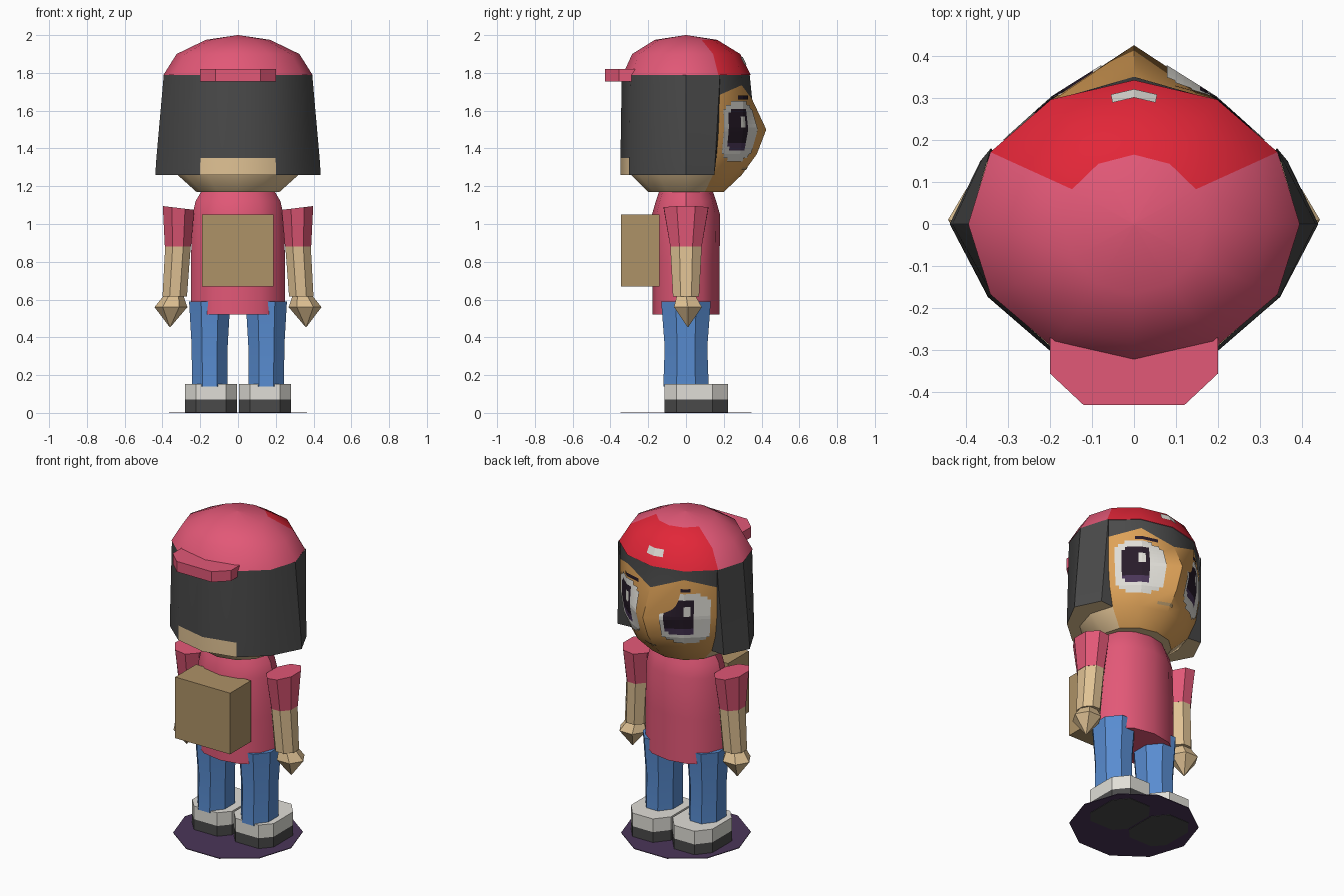
import bpy, math
from mathutils import Vector

if "Cube" in bpy.data.objects:
    bpy.data.objects.remove(bpy.data.objects["Cube"])


def material(name, r, g, b):
    lin = lambda c: ((c / 255 + 0.055) / 1.055) ** 2.4
    m = bpy.data.materials.new(name)
    m.diffuse_color = (lin(r), lin(g), lin(b), 1)
    m.use_nodes = True
    m.node_tree.nodes["Principled BSDF"].inputs["Base Color"].default_value = m.diffuse_color
    return m


PINK = material("pink cloth", 226, 88, 119)
RED = material("red panel", 226, 38, 56)
HAIR = material("charcoal", 74, 74, 74)
SKIN = material("beige skin", 224, 194, 148)
FACE = material("tan face", 222, 162, 88)
WHITE = material("off white", 224, 222, 215)
PUPIL = material("dark pupil", 40, 28, 42)
PURPLE = material("purple", 74, 54, 88)
BLUE = material("denim blue", 88, 140, 208)
BROWN = material("pack brown", 174, 146, 103)


def mesh_object(name, verts, faces, mats, idx=None, smooth=35):
    me = bpy.data.meshes.new(name)
    me.from_pydata([tuple(v) for v in verts], [], faces)
    for m in mats:
        me.materials.append(m)
    for p, i in zip(me.polygons, idx or [0] * len(faces)):
        p.material_index = i
    ob = bpy.data.objects.new(name, me)
    bpy.context.collection.objects.link(ob)
    if smooth:
        bpy.ops.object.select_all(action='DESELECT')
        ob.select_set(True)
        bpy.context.view_layer.objects.active = ob
        bpy.ops.object.shade_smooth_by_angle(angle=math.radians(smooth))
    return ob


def loft(name, rings, mats, rule=lambda ring, side: 0, ends=(0, 0), smooth=35):
    """Skin closed rings listed from bottom to top; ends = cap materials or None."""
    n = len(rings[0])
    verts = [p for r in rings for p in r]
    faces, idx = [], []
    for k in range(len(rings) - 1):
        for j in range(n):
            a, b = k * n + j, k * n + (j + 1) % n
            faces.append((a, b, b + n, a + n))
            idx.append(rule(k, j))
    if ends[0] is not None:
        faces.append(tuple(range(n))[::-1])
        idx.append(ends[0])
    if ends[1] is not None:
        faces.append(tuple(range(len(verts) - n, len(verts))))
        idx.append(ends[1])
    return mesh_object(name, verts, faces, mats, idx, smooth)


def ellipse(z, cx, cy, rx, ry, n=12, turn=0.0):
    return [Vector((cx + rx * math.cos(2 * math.pi * (j + turn) / n),
                    cy + ry * math.sin(2 * math.pi * (j + turn) / n), z)) for j in range(n)]


def prism(name, outline, z0, z1, mat):
    return loft(name, [[Vector((x, y, z)) for x, y in outline] for z in (z0, z1)], [mat], smooth=0)


def head_ring(z, rx, back, front, nose=0.0):
    ring = ellipse(z, 0, 0, rx, 1)
    for j, p in enumerate(ring):
        p.y *= front if p.y > 0 else back
        if j == 3:
            p.y += nose
    return ring


# Head: twelve sided, tan in front, with a zigzag fringe below the cap
head = [head_ring(1.17, .22, .20, .20), head_ring(1.26, .32, .29, .285, .01),
        head_ring(1.37, .365, .31, .325, .05), head_ring(1.50, .385, .325, .345, .08),
        head_ring(1.68, .385, .33, .34, .01), head_ring(1.79, .388, .33, .337)]
for j, z in {2: 1.735, 3: 1.66, 4: 1.735}.items():
    head[4][j].z = z
loft("head", head, [SKIN, FACE, HAIR],
     lambda k, j: 2 if k == 4 else (1 if 1 <= j <= 4 else 0))

# Hair: flared shell round the sides and back, with a bare nape
hair_verts, hair_faces, hair_idx = [], [], []
LEVELS = [None, (1.26, .438, .347), (1.35, .432, .347), (1.79, .393, .340)]
for k, level in enumerate(LEVELS):
    for j in range(5, 14):
        if level is None:
            p = head[1][j % 12].copy()
        else:
            z, rx, ry = level
            p = ellipse(z, 0, 0, rx, ry)[j % 12]
            if j % 12 in (1, 5):
                t = (z - 1.26) / .53
                p.x = math.copysign(.365 - .025 * t, p.x)
                p.y = .15 + .03 * t
            elif j not in (6, 12):
                p.x *= .393 * .98 / rx + (1 - .393 * .98 / rx) * .3
        hair_verts.append(p)
for k in range(3):
    for j in range(8):
        a = k * 9 + j
        hair_faces.append((a, a + 1, a + 10, a + 9))
        hair_idx.append(1 if k == 0 or (k == 1 and j in (3, 4)) else 0)
# front edges closing the shell onto the head
for j, hj in ((0, 5), (8, 1)):
    base = len(hair_verts)
    hair_verts += [head[k][hj].copy() for k in (2, 3, 4)]
    strip = (j, j + 9, j + 18, j + 27, base + 2, base + 1, base)
    hair_faces.append(strip if j == 0 else strip[::-1])
    hair_idx.append(0)
mesh_object("hair", hair_verts, hair_faces, [HAIR, SKIN], hair_idx)

# Cap: dome with a red front panel
cap = [head_ring(1.79, .394, .335, .342), head_ring(1.90, .325, .285, .287),
       head_ring(1.975, .17, .165, .165), head_ring(2.0, .002, .002, .002)]
loft("cap", cap, [PINK, RED], lambda k, j: 1 if k < 2 and 1 <= j <= 4 else 0, smooth=60)
prism("cap_brim", [(-.2, -.27), (-.2, -.355), (-.12, -.43), (.12, -.43), (.2, -.355),
                   (.2, -.27), (0, -.31)], 1.755, 1.82, PINK)


def on_surface(rings, u, z, lift=.006):
    """Point on a lofted front: u counts sides from the centre line towards +x."""
    def column(j):
        pts = [r[j] for r in rings]
        for a, b in zip(pts, pts[1:]):
            if z <= b.z:
                return a.lerp(b, (z - a.z) / (b.z - a.z))
        return pts[-1]
    s = 3 - u
    j = min(max(math.floor(s), 0), 10)
    p = column(j).lerp(column(j + 1), s - j)
    out = Vector((p.x, p.y, 0)).normalized()
    return p + out * lift


def decal(name, rings, u0, u1, nu, z0, z1, nz, mats, rule):
    """Thin painted patch made of small cells; rule gives a colour or None."""
    verts, faces, idx = [], [], []
    for b in range(nz + 1):
        for a in range(nu + 1):
            verts.append(on_surface(rings, u0 + (u1 - u0) * a / nu, z0 + (z1 - z0) * b / nz))
    for b in range(nz):
        for a in range(nu):
            c = rule(u0 + (u1 - u0) * (a + .5) / nu, z0 + (z1 - z0) * (b + .5) / nz)
            if c is not None:
                i = b * (nu + 1) + a
                faces.append((i + 1, i, i + nu + 1, i + nu + 2))
                idx.append(c)
    return mesh_object(name, verts, faces, mats, idx, 0)


# Eyes: white with a dark pupil, purple lower iris and a highlight
for side, label in ((1, "right"), (-1, "left")):
    def eye_rule(u, z, s=side):
        v = abs(u)
        if ((v - 1.1) / .7) ** 4 + ((z - 1.49) / .155) ** 4 > 1:
            return None
        du, dz = u - (1.18 if s > 0 else -.92), z - 1.5
        if -.3 < du < -.05 and .02 < dz < .08:
            return 0
        if (du / .42) ** 4 + (dz / .12) ** 4 < 1:
            return 2 if dz < -.07 else 1
        return 0
    ends = sorted((side * .4, side * 1.8))
    decal(label + "_eye", head, ends[0], ends[1], 14, 1.33, 1.65, 16, [WHITE, PUPIL, PURPLE], eye_rule)
    ends = sorted((side * .5, side * 1.2))
    decal(label + "_eyebrow", head, ends[0], ends[1], 7, 1.66, 1.68, 1, [PUPIL], lambda u, z: 0)
decal("mouth", head, -.1, .45, 4, 1.285, 1.3, 1, [BROWN], lambda u, z: 0)
decal("cap_mark", cap, -.3, .3, 4, 1.845, 1.885, 1, [WHITE], lambda u, z: 0)

# Shirt and backpack
loft("shirt", [ellipse(.52, 0, 0, .25, .178), ellipse(.80, 0, 0, .25, .178),
               ellipse(1.05, 0, 0, .24, .18), ellipse(1.12, 0, 0, .225, .16),
               ellipse(1.18, 0, 0, .19, .14)], [PINK])
prism("backpack", [(-.19, -.345), (.187, -.345), (.187, -.14), (-.19, -.14)], .67, 1.05, BROWN)

# Limbs, repeated on both sides
for s, label in ((1, "right"), (-1, "left")):
    loft(label + "_leg", [ellipse(.14, s * .15, 0, .102, .13, 8, .5), ellipse(.35, s * .15, 0, .103, .122, 8, .5),
                          ellipse(.59, s * .15, 0, .118, .142, 8, .5)], [BLUE])
    sole = [(s * .143 + x, y) for x, y in ((-.08, -.115), (.08, -.115), (.137, -.05), (.137, .14),
                                           (.07, .222), (-.07, .222), (-.137, .14), (-.137, -.05))]
    prism(label + "_sole", sole, 0, .07, HAIR)
    prism(label + "_shoe", sole, .07, .152, WHITE)
    sleeve = [ellipse(.88, s * .318, 0, .075, .09, 8, .5), ellipse(1.085, s * .315, 0, .09, .128, 8, .5)]
    for p in sleeve[1]:
        p.z += (abs(p.x) - .315) * .12
    loft(label + "_sleeve", sleeve, [PINK])
    loft(label + "_forearm", [ellipse(.615, s * .335, 0, .07, .075, 8, .5),
                              ellipse(.88, s * .318, 0, .073, .09, 8, .5)], [SKIN])
    loft(label + "_hand", [ellipse(.455, s * .36, .01, .003, .003, 6), ellipse(.56, s * .355, .01, .087, .085, 6),
                           ellipse(.625, s * .34, 0, .05, .055, 6)], [SKIN])

# Ground disc under the shoes
loft("base_disc", [ellipse(.002, 0, 0, .365, .365, 10), ellipse(.006, 0, 0, .365, .365, 10)], [PURPLE])
